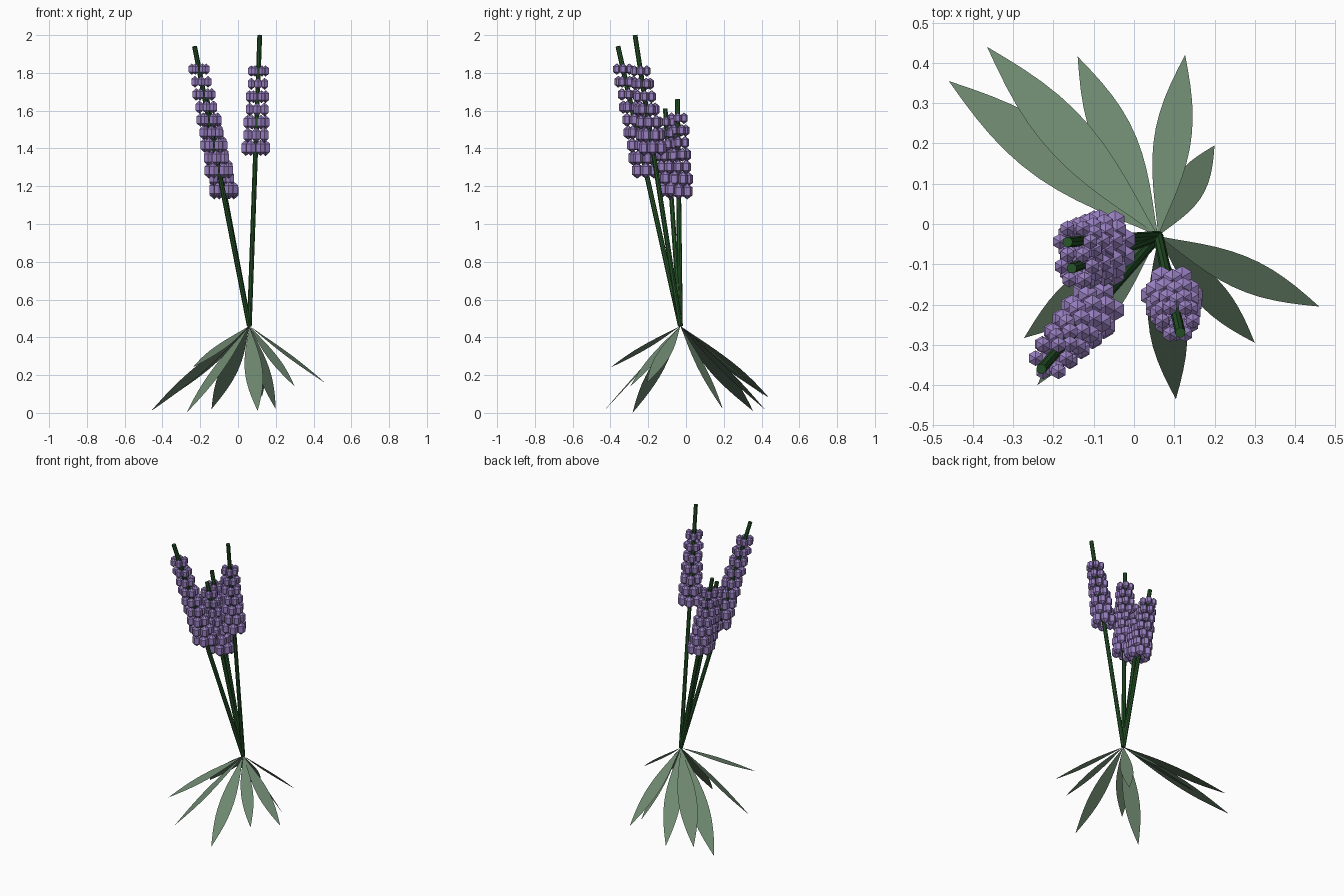
import bpy, bmesh, math
from mathutils import Vector, Matrix

cube = bpy.data.objects.get("Cube")
if cube:
    bpy.data.objects.remove(cube, do_unlink=True)


def make_material(name, rgb):
    mat = bpy.data.materials.new(name)
    mat.use_nodes = True
    mat.diffuse_color = (*rgb, 1)
    mat.node_tree.nodes["Principled BSDF"].inputs["Base Color"].default_value = (*rgb, 1)
    return mat


LEAF = make_material("sage_green", (0.155, 0.245, 0.16))
STEM = make_material("dark_green", (0.02, 0.09, 0.022))
FLOWER = make_material("lavender_purple", (0.31, 0.21, 0.52))
BASE = Vector((0.06, -0.03, 0.46))


def finish(bm, name, mat):
    mesh = bpy.data.meshes.new(name)
    bm.to_mesh(mesh)
    bm.free()
    mesh.materials.append(mat)
    obj = bpy.data.objects.new(name, mesh)
    bpy.context.scene.collection.objects.link(obj)


def add_leaf(name, tip, steps=12):
    # Flat lens-shaped blade, level across its width
    bm = bmesh.new()
    along = Vector(tip) - BASE
    side = along.cross(Vector((0, 0, 1))).normalized()
    half = along.length * 0.078
    ts = [i / steps for i in range(steps + 1)]
    outline = [(t, 1) for t in ts] + [(t, -1) for t in ts[-2:0:-1]]
    bm.faces.new([bm.verts.new(BASE + along * t + side * s * half * math.sin(math.pi * t ** 1.1))
                  for t, s in outline])
    finish(bm, name, LEAF)


def add_stem(name, tip):
    # Thin straight rod from the shared base
    bm = bmesh.new()
    along = Vector(tip) - BASE
    turn = along.to_track_quat('Z', 'Y').to_matrix().to_4x4()
    bmesh.ops.create_cone(bm, cap_ends=True, segments=8, radius1=0.013, radius2=0.013,
                          depth=along.length,
                          matrix=Matrix.Translation(BASE + along / 2) @ turn)
    finish(bm, name, STEM)


def add_blossoms(name, tip, low, high, rows):
    # Staggered rings of upright six-sided buds, shrinking upwards
    bm = bmesh.new()
    along = Vector(tip) - BASE
    for row in range(rows):
        f = row / (rows - 1)
        size = 1 - 0.3 * f
        z = low + 0.043 + f * (high - low - 0.073)
        centre = BASE + along * ((z - BASE.z) / along.z)
        for k in range(6):
            a = math.tau * (k + 0.5 * (row % 2)) / 6
            ring = 0.052 - 0.014 * f
            spot = centre + Vector((math.cos(a), math.sin(a), 0)) * ring
            shape = Matrix.Diagonal((0.032 * size, 0.032 * size, 0.043 * size, 1))
            bmesh.ops.create_uvsphere(bm, u_segments=6, v_segments=3, radius=1,
                                      matrix=Matrix.Translation(spot) @ shape)
    finish(bm, name, FLOWER)


# Flower spikes: stem tip, blossom bottom, blossom top, rows
spikes = [((0.115, -0.27, 2.0), 1.36, 1.84, 7),
          ((-0.23, -0.36, 1.94), 1.24, 1.85, 9),
          ((-0.165, -0.045, 1.66), 1.13, 1.59, 7),
          ((-0.155, -0.11, 1.61), 1.14, 1.57, 7)]
for i, (tip, low, high, rows) in enumerate(spikes, 1):
    add_stem(f"stem_{i}", tip)
    add_blossoms(f"blossoms_{i}", tip, low, high, rows)

# Drooping leaves by tip position
tips = [(-0.46, 0.355, 0.01), (-0.365, 0.44, 0.08), (-0.14, 0.416, 0.02),
        (0.127, 0.42, 0.085), (0.2, 0.195, 0.02), (0.46, -0.205, 0.16),
        (0.3, -0.295, 0.14), (0.104, -0.435, 0.01), (-0.24, -0.40, 0.24),
        (-0.273, -0.283, 0.0)]
for i, tip in enumerate(tips, 1):
    add_leaf(f"leaf_{i}", tip)
